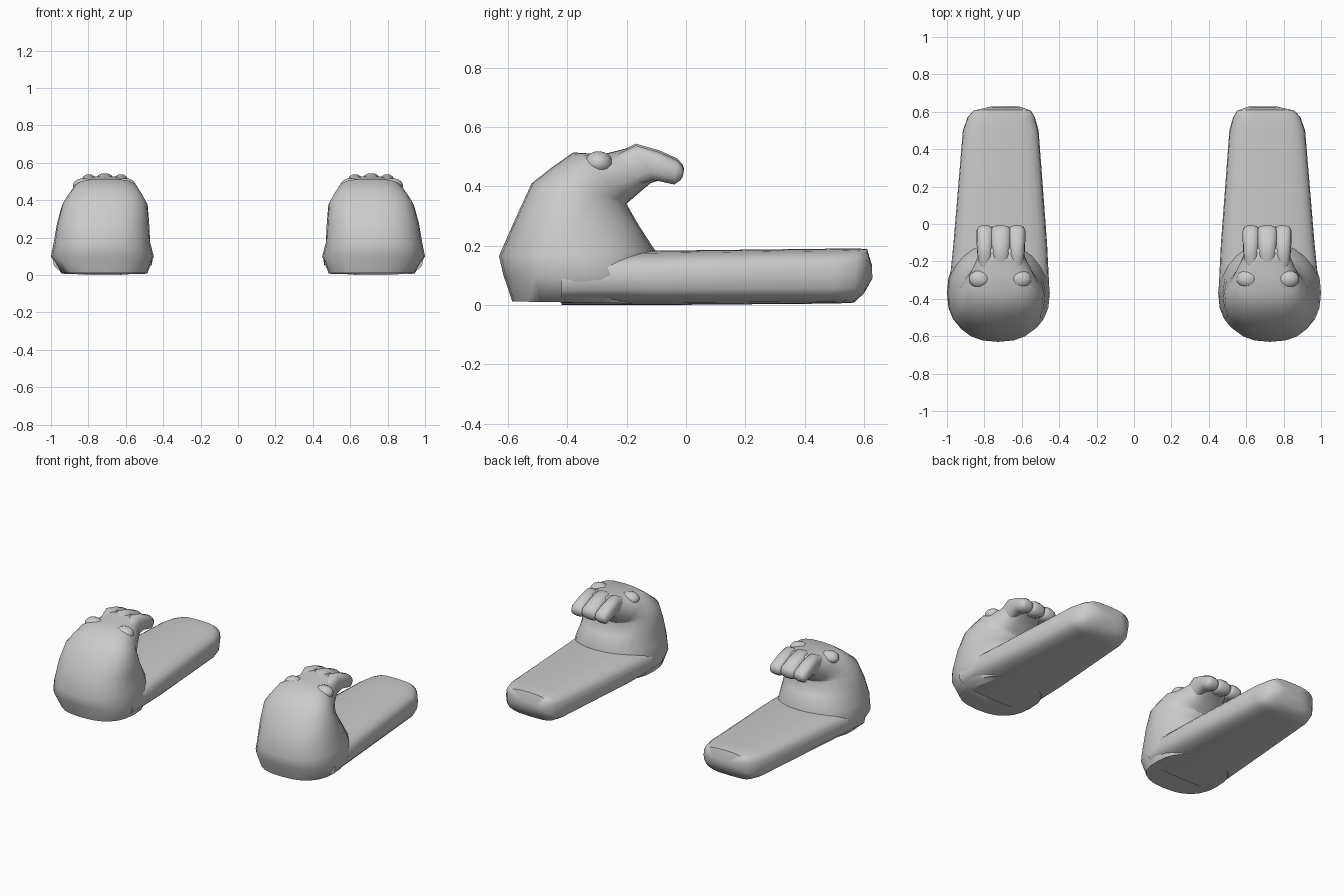
import bpy, bmesh, math

cube = bpy.data.objects.get("Cube")
if cube:
    bpy.data.objects.remove(cube, do_unlink=True)

grey = bpy.data.materials.new("soft grey")
grey.use_nodes = True
colour = (0.6, 0.6, 0.6, 1)
grey.diffuse_color = colour
grey.node_tree.nodes["Principled BSDF"].inputs["Base Color"].default_value = colour


def finish(bm, name, angle=60):
    bmesh.ops.recalc_face_normals(bm, faces=bm.faces)
    mesh = bpy.data.meshes.new(name)
    bm.to_mesh(mesh)
    bm.free()
    ob = bpy.data.objects.new(name, mesh)
    bpy.context.collection.objects.link(ob)
    mesh.materials.append(grey)
    bpy.ops.object.select_all(action="DESELECT")
    ob.select_set(True)
    bpy.context.view_layer.objects.active = ob
    bpy.ops.object.shade_smooth_by_angle(angle=math.radians(angle))
    return ob


def spow(v, p):
    return math.copysign(abs(v) ** p, v)


def loft(name, side, rings, segs=20, angle=60):
    """Each ring: (y, z) of one end, (y, z) of the other, x range, squareness, taper."""
    bm = bmesh.new()
    loops = []
    for (ya, za), (yb, zb), (x0, x1), n, taper in rings:
        loop = []
        for i in range(segs):
            a = 2 * math.pi * i / segs
            u, t = spow(math.cos(a), 2 / n), spow(math.sin(a), 2 / n)
            narrow = 1 - taper * max(t, 0)
            x = (x0 + x1) / 2 + (x1 - x0) / 2 * u * narrow
            k = (t + 1) / 2
            loop.append(bm.verts.new((side * x, ya + (yb - ya) * k, za + (zb - za) * k)))
        loops.append(loop)
    for a, b in zip(loops, loops[1:]):
        for i in range(segs):
            j = (i + 1) % segs
            bm.faces.new((a[i], a[j], b[j], b[i]))
    bm.faces.new(loops[0])
    bm.faces.new(loops[-1])
    return finish(bm, name, angle)


# Long footbed, cross-sections from under the toe to the heel
SOLE = [
    ((-0.42, 0.0), (-0.42, 0.165), (0.46, 0.99), 3, 0),
    ((-0.30, 0.0), (-0.30, 0.18), (0.455, 0.985), 3, 0),
    ((-0.10, 0.0), (-0.10, 0.183), (0.465, 0.965), 3.2, 0),
    ((0.50, 0.005), (0.50, 0.19), (0.51, 0.915), 3.4, 0),
    ((0.565, 0.008), (0.575, 0.191), (0.53, 0.89), 3.4, 0),
    ((0.60, 0.04), (0.61, 0.188), (0.55, 0.86), 3.2, 0),
    ((0.628, 0.09), (0.626, 0.135), (0.61, 0.77), 2.5, 0),
]

# Toe cap rising into the head and bending back into the muzzle
HEAD = [
    ((-0.585, 0.012), (-0.15, 0.005), (0.485, 0.945), 2.5, 0),
    ((-0.615, 0.10), (-0.12, 0.10), (0.45, 1.0), 2.4, 0),
    ((-0.63, 0.165), (-0.105, 0.185), (0.47, 0.985), 2.4, 0.1),
    ((-0.575, 0.29), (-0.16, 0.27), (0.475, 0.967), 2.6, 0.2),
    ((-0.52, 0.41), (-0.2, 0.34), (0.483, 0.94), 2.6, 0.25),
    ((-0.45, 0.465), (-0.2, 0.342), (0.505, 0.915), 2.8, 0.25),
    ((-0.38, 0.514), (-0.19, 0.35), (0.53, 0.885), 3, 0.2),
    ((-0.28, 0.508), (-0.165, 0.372), (0.56, 0.855), 3, 0.15),
    ((-0.20, 0.528), (-0.12, 0.41), (0.595, 0.825), 3, 0),
    ((-0.14, 0.525), (-0.075, 0.425), (0.615, 0.805), 3, 0),
]

# Side profile shared by the three rounded muzzle lobes: top, bottom, width factor
LOBE = [
    ((-0.27, 0.495), (-0.20, 0.39), 0.7),
    ((-0.17, 0.545), (-0.11, 0.42), 0.95),
    ((-0.09, 0.522), (-0.08, 0.414), 1.0),
    ((-0.03, 0.495), (-0.04, 0.405), 1.0),
    ((-0.012, 0.475), (-0.018, 0.42), 0.8),
    ((-0.007, 0.46), (-0.01, 0.435), 0.4),
]
LOBES = {"inner": (0.626, 0.045, -0.006), "middle": (0.712, 0.055, 0.0), "outer": (0.797, 0.045, -0.006)}


def eye(name, side, x):
    bm = bmesh.new()
    bmesh.ops.create_uvsphere(bm, u_segments=16, v_segments=10, radius=1)
    for v in bm.verts:
        v.co = (side * (x + v.co.x * 0.058), -0.295 + v.co.y * 0.048, 0.478 + v.co.z * 0.04)
    return finish(bm, name)


for side, label in ((1, "left"), (-1, "right")):
    loft(label + "_sole", side, SOLE, 24)
    loft(label + "_head", side, HEAD, 24)
    for lobe, (cx, half, dz) in LOBES.items():
        rings = [((ya, za + dz), (yb, zb), (cx - half * w, cx + half * w), 2.5, 0)
                 for (ya, za), (yb, zb), w in LOBE]
        loft(f"{label}_{lobe}_muzzle_lobe", side, rings, 14)
    eye(label + "_inner_eye", side, 0.605)
    eye(label + "_outer_eye", side, 0.825)
